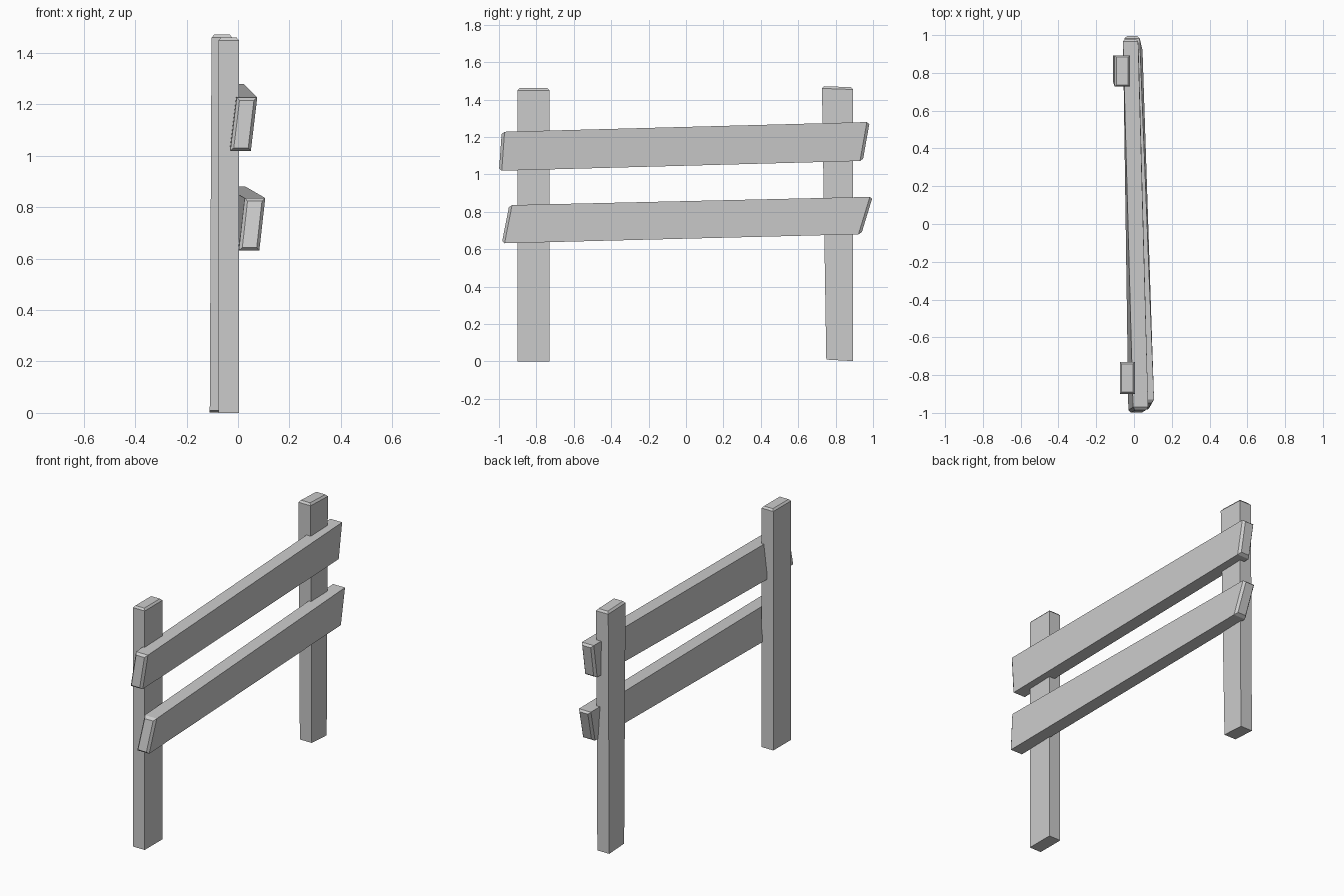
import bpy
from mathutils import Vector

if "Cube" in bpy.data.objects:
    bpy.data.objects.remove(bpy.data.objects["Cube"])


def cap_ring(ring, inset, push):
    # smaller copy of a four-corner ring, moved outward for a chamfered end
    out = []
    for i, p in enumerate(ring):
        a, b = ring[i - 1], ring[(i + 1) % 4]
        out.append(p + (a - p).normalized() * inset + (b - p).normalized() * inset + push)
    return out


def beam(name, start, end, cap_start=True, inset=0.012, length=0.015):
    # four-sided timber between two end rings, with optional chamfered ends
    start, end = [Vector(p) for p in start], [Vector(p) for p in end]
    axis = (sum(end, Vector()) - sum(start, Vector())).normalized() * length
    rings = [start, end, cap_ring(end, inset, axis)]
    if cap_start:
        rings.insert(0, cap_ring(start, inset, -axis))
    n = len(rings)
    faces = [(3, 2, 1, 0), tuple(range(4 * n - 4, 4 * n))]
    for r in range(n - 1):
        for i in range(4):
            j = (i + 1) % 4
            faces.append((4 * r + i, 4 * r + j, 4 * r + 4 + j, 4 * r + 4 + i))
    mesh = bpy.data.meshes.new(name)
    mesh.from_pydata([p for ring in rings for p in ring], [], faces)
    obj = bpy.data.objects.new(name, mesh)
    bpy.context.collection.objects.link(obj)


def post_ring(x0, x1, y0, y1, z0, z1):
    # z0 is the height on the y0 side, z1 on the y1 side
    return [(x0, y0, z0), (x1, y0, z0), (x1, y1, z1), (x0, y1, z1)]


def rail_ring(xb, xt, yb, yt, zb, zt, w=0.08):
    # reversed order so that faces point outward along +y
    return [(xb, yb, zb), (xt, yt, zt), (xt + w, yt, zt), (xb + w, yb, zb)]


# upright posts
beam("front_post", post_ring(-0.075, 0.004, -0.9, -0.73, 0, 0),
     post_ring(-0.075, 0.004, -0.9, -0.73, 1.45, 1.45), False, 0.01, 0.011)
beam("back_post", post_ring(-0.11, -0.03, 0.75, 0.893, 0.01, 0.002),
     post_ring(-0.103, -0.022, 0.727, 0.893, 1.46, 1.454), False, 0.01, 0.012)

# slightly twisted rails with slanted ends
beam("upper_rail", rail_ring(-0.03, -0.005, -0.985, -0.97, 1.02, 1.228),
     rail_ring(-0.055, -0.058, 0.93, 0.967, 1.072, 1.28))
beam("lower_rail", rail_ring(0.003, 0.026, -0.97, -0.93, 0.632, 0.836),
     rail_ring(-0.035, -0.05, 0.922, 0.983, 0.68, 0.88))
